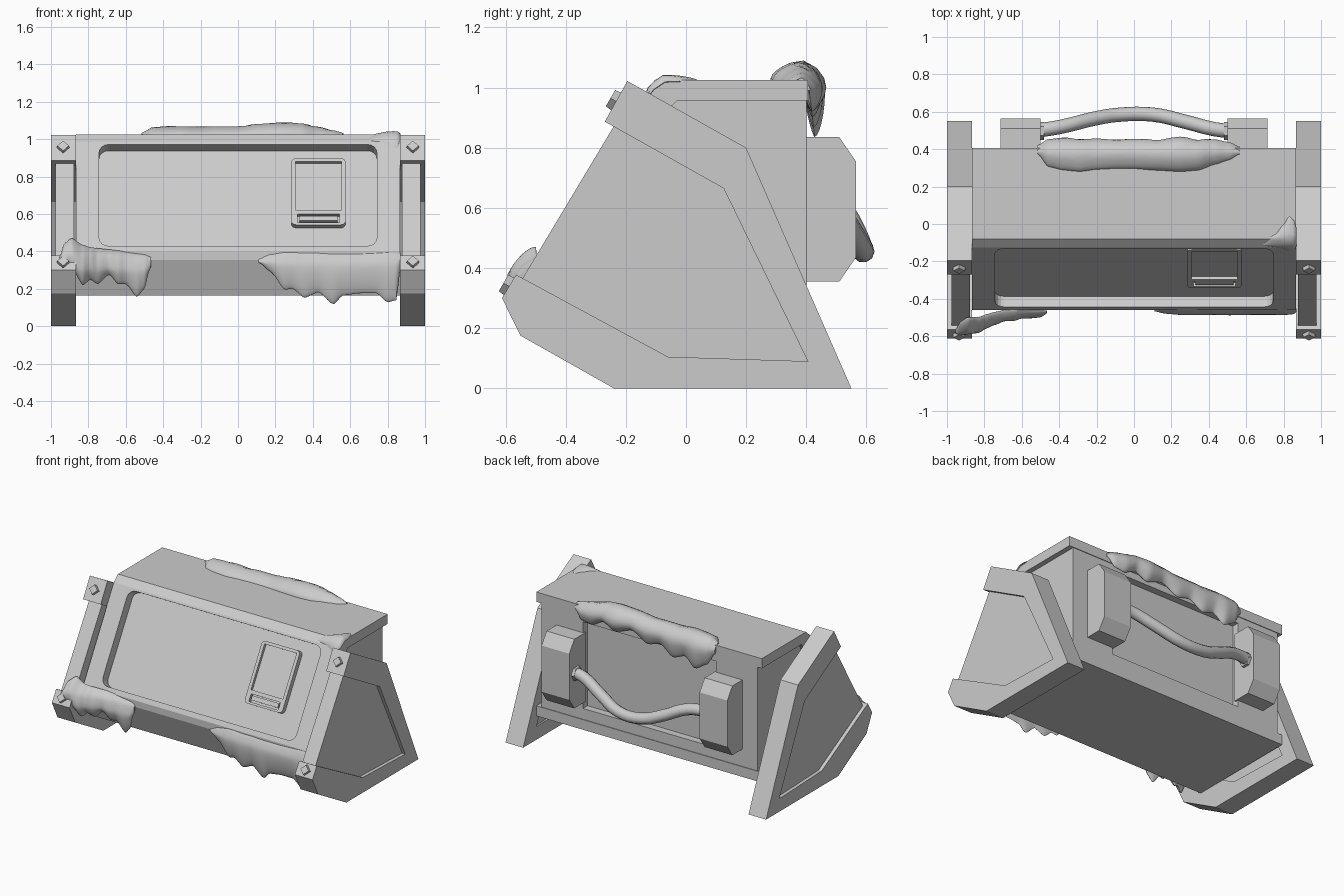
import bpy, bmesh, math
from mathutils import Matrix, Vector

if "Cube" in bpy.data.objects:
    bpy.data.objects.remove(bpy.data.objects["Cube"])


def basis(a, b, c, o=(0, 0, 0)):
    m = Matrix((a, b, c)).transposed().to_4x4()
    m.translation = Vector(o)
    return m


SIDE = basis((0, 1, 0), (0, 0, 1), (1, 0, 0))          # profile in y-z, extruded along x
BACK = basis((-1, 0, 0), (0, 0, 1), (0, 1, 0))         # profile in x-z, extruded along y


def slant(x, y, z):                                    # frame lying on the 60 degree front
    return basis((1, 0, 0), (0, 0.5, 0.866), (0, -0.866, 0.5), (x, y, z))


def add(name, bm):
    bmesh.ops.recalc_face_normals(bm, faces=bm.faces)
    me = bpy.data.meshes.new(name)
    bm.to_mesh(me)
    bm.free()
    ob = bpy.data.objects.new(name, me)
    bpy.context.collection.objects.link(ob)
    return ob


def prism(name, pts, c0, c1, m=SIDE):
    bm = bmesh.new()
    lo = [bm.verts.new(m @ Vector((a, b, c0))) for a, b in pts]
    hi = [bm.verts.new(m @ Vector((a, b, c1))) for a, b in pts]
    bm.faces.new(lo[::-1])
    bm.faces.new(hi)
    n = len(pts)
    for i in range(n):
        j = (i + 1) % n
        bm.faces.new((lo[i], lo[j], hi[j], hi[i]))
    return add(name, bm)


def rect(w, h, r=0.0, cx=0.0, cy=0.0):
    if r == 0:
        return [(cx + sx * w / 2, cy + sy * h / 2) for sx, sy in ((-1, -1), (1, -1), (1, 1), (-1, 1))]
    pts = []
    for k, (sx, sy) in enumerate(((1, 1), (-1, 1), (-1, -1), (1, -1))):
        for i in range(5):
            t = math.pi / 2 * (k + i / 4)
            pts.append((cx + sx * (w / 2 - r) + r * math.cos(t), cy + sy * (h / 2 - r) + r * math.sin(t)))
    return pts


def cut(ob, cutter):
    cutter.hide_render = True
    mod = ob.modifiers.new("cut", 'BOOLEAN')
    mod.operation = 'DIFFERENCE'
    mod.solver = 'EXACT'
    mod.object = cutter
    bpy.context.view_layer.objects.active = ob
    bpy.ops.object.modifier_apply(modifier=mod.name)
    bpy.data.objects.remove(cutter)


def smooth(ob, angle=50):
    bpy.ops.object.select_all(action='DESELECT')
    ob.select_set(True)
    bpy.context.view_layer.objects.active = ob
    bpy.ops.object.shade_smooth_by_angle(angle=math.radians(angle))


# C-shaped outer shell with rounded front recess
shell = prism("body_shell", [
    (0.405, 1.025), (-0.08, 1.025), (-0.125, 0.985), (-0.46, 0.40), (-0.46, 0.355), (-0.385, 0.165),
    (0.405, 0.165), (0.405, 0.235), (-0.31, 0.235), (-0.345, 0.40), (-0.06, 0.925), (-0.03, 0.957),
    (0.405, 0.957)], -0.865, 0.865)
cut(shell, prism("recess_cutter", rect(1.485, 0.625, 0.05), -0.065, 0.1, slant(0, -0.287, 0.70)))

# inner core with back recess
core = prism("body_core", [(0.40, 0.98), (-0.05, 0.98), (-0.08, 0.925), (-0.36, 0.41), (-0.33, 0.22),
                           (0.40, 0.22)], -0.83, 0.83)
cut(core, prism("back_cutter", rect(1.02, 0.60, 0, 0, 0.61), 0.35, 0.5, BACK))

# control box on the front panel
M = slant(0.43, -0.24, 0.72)
box = prism("control_box", rect(0.29, 0.41, 0.025), -0.05, 0, M)
cut(box, prism("window_cutter", rect(0.245, 0.30, 0, 0, 0.035), -0.02, 0.05, M))
cut(box, prism("slot_cutter", rect(0.225, 0.05, 0, 0, -0.165), -0.025, 0.05, M))
prism("control_bar", rect(0.205, 0.03, 0, 0, -0.163), -0.04, -0.003, M)


# end supports: frame, inset panel, bolts
def bolt(name, y, z, s):
    bm = bmesh.new()
    m = slant(s * 0.935, y, z)
    bmesh.ops.create_cone(bm, cap_ends=True, segments=4, radius1=0.036, radius2=0.031, depth=0.04,
                          matrix=m @ Matrix.Translation((0, 0, 0.002)))
    add(name, bm)


for s, side in ((-1, "left"), (1, "right")):
    prism("end_frame_" + side, [
        (-0.195, 1.022), (0.20, 0.80), (0.55, 0), (-0.24, 0), (-0.55, 0.175), (-0.612, 0.30),
        (-0.565, 0.378), (-0.06, 0.105), (0.405, 0.09), (0.125, 0.665), (-0.27, 0.887)],
        *sorted((s * 0.865, s * 1.0)))
    prism("end_panel_" + side, [
        (-0.235, 0.88), (0.13, 0.675), (0.415, 0.08), (-0.06, 0.095), (-0.55, 0.355)],
        *sorted((s * 0.876, s * 0.976)))
    bolt("upper_bolt_" + side, -0.232, 0.954, s)
    bolt("lower_bolt_" + side, -0.588, 0.339, s)
    # handle pods and nuts
    prism("handle_pod_" + side, [
        (0.38, 0.835), (0.51, 0.835), (0.565, 0.755), (0.565, 0.435), (0.51, 0.355), (0.38, 0.355)],
        *sorted((s * 0.50, s * 0.713)))
    nut = [(0.497 + 0.048 * math.cos(i * math.pi / 3), 0.595 + 0.048 * math.sin(i * math.pi / 3)) for i in range(6)]
    prism("handle_nut_" + side, nut, *sorted((s * 0.48, s * 0.52)))

# sagging handle
cu = bpy.data.curves.new("handle", 'CURVE')
cu.dimensions = '3D'
cu.bevel_depth = 0.038
cu.bevel_resolution = 3
cu.resolution_u = 4
cu.use_fill_caps = True
path = [(-0.53, 0.497, 0.6), (-0.39, 0.52, 0.592), (-0.2, 0.566, 0.51), (-0.08, 0.584, 0.467),
        (0.1, 0.585, 0.463), (0.28, 0.545, 0.53), (0.43, 0.507, 0.59), (0.53, 0.495, 0.6)]
sp = cu.splines.new('BEZIER')
sp.bezier_points.add(len(path) - 1)
for p, co in zip(sp.bezier_points, path):
    p.co = co
    p.handle_left_type = p.handle_right_type = 'AUTO'
handle = bpy.data.objects.new("handle", cu)
bpy.context.collection.objects.link(handle)


# melting drips: sheets along a y-z path, keys = (x, start, end, thickness, y shift)
def lerp(rows, v):
    for a, b in zip(rows, rows[1:]):
        if v <= b[0]:
            t = max(0, (v - a[0]) / (b[0] - a[0]))
            t = t * t * (3 - 2 * t) * 0.5 + t * 0.5
            return [p + (q - p) * t for p, q in zip(a, b)][1:]
    return list(rows[-1][1:])


def drip(name, path, keys, nx=64, ns=14, flip=1):
    bm = bmesh.new()
    rings = []
    for i in range(nx + 1):
        x = keys[0][0] + (keys[-1][0] - keys[0][0]) * i / nx
        s0, s1, th, dy = lerp(keys, x)
        front, back = [], []
        for k in range(ns + 1):
            f = (1 - math.cos(math.pi * k / ns)) / 2
            s = s0 + (s1 - s0) * f
            p = Vector(lerp(path, s))
            e = Vector(lerp(path, s + 0.03)) - Vector(lerp(path, s - 0.03))
            e.normalize()
            n = Vector((e.y, -e.x)) * flip
            h = th * math.sin(math.pi * f) ** 0.6 if 0 < k < ns else 0
            front.append(bm.verts.new((x, p.x + n.x * h + dy, p.y + n.y * h)))
            if 0 < k < ns:
                back.append(bm.verts.new((x, p.x - n.x * h * 0.4 + dy, p.y - n.y * h * 0.4)))
        rings.append(front + back[::-1])
    for a, b in zip(rings, rings[1:]):
        for k in range(len(a)):
            j = (k + 1) % len(a)
            bm.faces.new((a[k], a[j], b[j], b[k]))
    bm.faces.new(rings[0])
    bm.faces.new(rings[-1])
    smooth(add(name, bm))


# s = -z for the two lower front drips
drip("lower_right_drip", [(-0.5, -0.395, 0.5), (-0.4, -0.45, 0.4), (-0.34, -0.462, 0.34), (-0.05, -0.44, 0.05)],
     [(0.11, -.36, -.34, .006, 0), (.17, -.385, -.28, .018, 0), (.25, -.4, -.195, .026, 0), (.29, -.4, -.2, .026, 0),
      (.355, -.395, -.16, .028, 0), (.43, -.395, -.185, .026, 0), (.51, -.39, -.13, .03, 0), (.56, -.39, -.17, .028, 0),
      (.65, -.39, -.18, .026, 0), (.74, -.395, -.18, .026, 0),
      (.80, -.4, -.14, .028, 0), (.85, -.395, -.15, .024, 0), (.87, -.39, -.33, .008, 0)])
drip("lower_left_drip", [(-0.5, -0.40, 0.5), (-0.37, -0.465, 0.37), (-0.3, -0.475, 0.3), (-0.1, -0.455, 0.1)],
     [(-.955, -.37, -.30, .02, -.10), (-.93, -.44, -.29, .035, -.095), (-.89, -.465, -.30, .042, -.085),
      (-.83, -.435, -.215, .044, -.065), (-.79, -.425, -.24, .042, -.045), (-.75, -.42, -.22, .038, -.03),
      (-.69, -.415, -.265, .034, -.015), (-.64, -.41, -.22, .034, -.01), (-.6, -.405, -.22, .032, 0),
      (-.54, -.395, -.165, .03, 0), (-.5, -.39, -.2, .024, 0), (-.465, -.37, -.32, .008, 0)])
drip("back_top_drip", [(0, 0.28, 1.02), (.10, .38, 1.027), (.16, .41, .99), (.4, .438, .75)],
     [(-.515, .09, .19, .014, 0), (-.46, .03, .27, .045, 0), (-.37, .01, .31, .052, 0), (-.29, 0, .26, .048, 0),
      (-.2, .015, .285, .048, 0), (-.1, .02, .235, .048, 0), (0, .02, .255, .05, 0), (.12, .01, .20, .058, 0),
      (.25, 0, .24, .068, 0), (.34, .01, .20, .06, 0), (.43, .04, .24, .048, 0), (.51, .06, .23, .03, 0),
      (.565, .09, .16, .01, 0)], flip=-1)
# s = -y for the corner drip
drip("corner_drip", [(-0.06, 0.06, 1.02), (0.07, -0.07, 1.022), (0.11, -0.11, 0.995), (0.20, -0.165, 0.90)],
     [(.69, .10, .125, .004, 0), (.75, .05, .135, .014, 0), (.80, .0, .15, .02, 0), (.83, -.04, .17, .022, 0),
      (.855, -.02, .165, .02, 0), (.87, .02, .13, .006, 0)], 24, 12)
